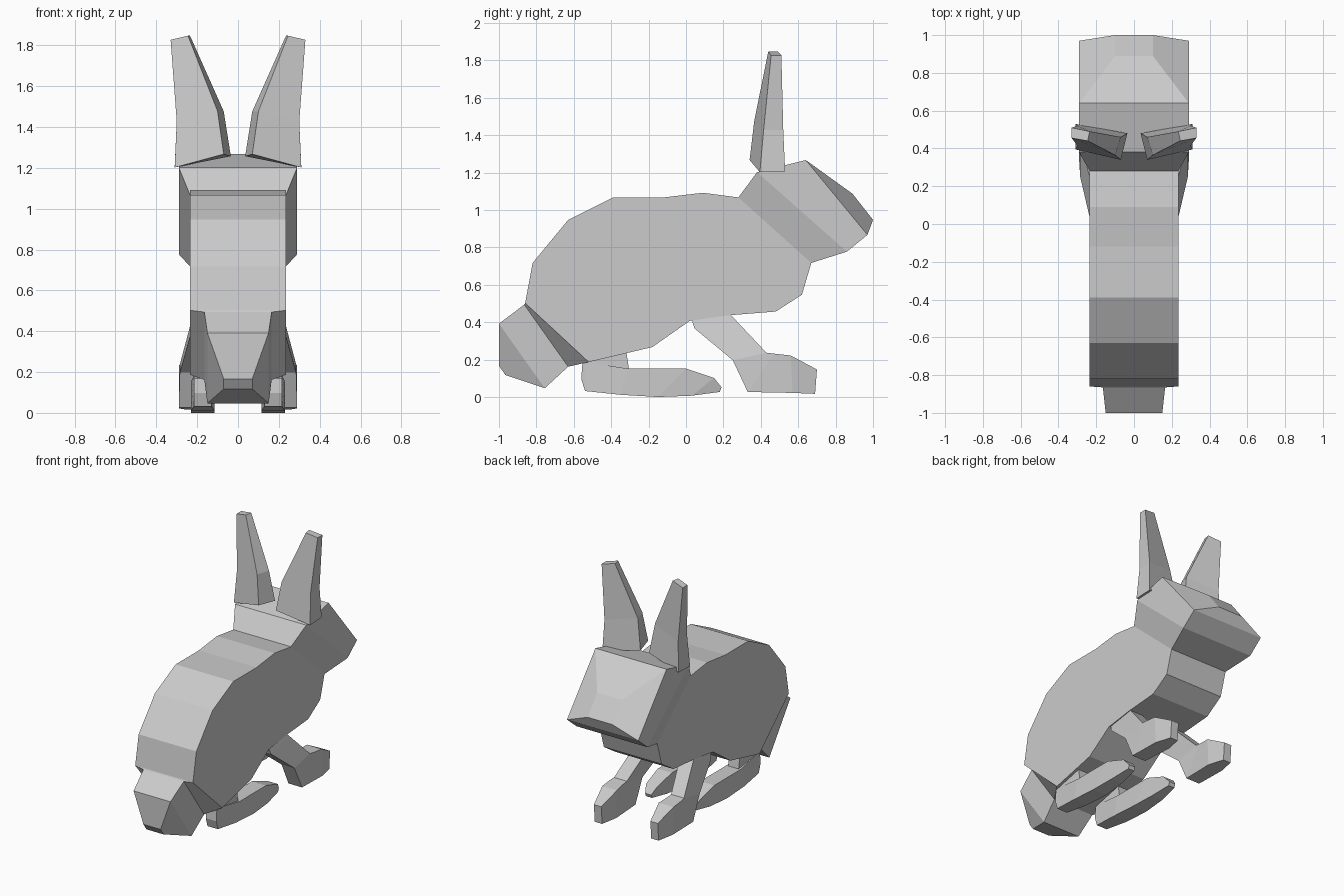
import bpy, bmesh

fur = bpy.data.materials.new("grey fur")
fur.diffuse_color = (0.6, 0.6, 0.6, 1)


def loft(name, rings):
    """Join a row of four-cornered rings into a closed flat-shaded solid."""
    bm = bmesh.new()
    loops = [[bm.verts.new(p) for p in ring] for ring in rings]
    for a, b in zip(loops, loops[1:]):
        for i in range(4):
            j = (i + 1) % 4
            bm.faces.new((a[i], a[j], b[j], b[i]))
    bm.faces.new(loops[0][::-1])
    bm.faces.new(loops[-1])
    bmesh.ops.recalc_face_normals(bm, faces=bm.faces)
    mesh = bpy.data.meshes.new(name)
    bm.to_mesh(mesh)
    bm.free()
    mesh.materials.append(fur)
    obj = bpy.data.objects.new(name, mesh)
    bpy.context.collection.objects.link(obj)
    return obj


def section(y0, z0, y1, z1, xa, xb):
    """Ring from an upper (y0, z0) and a lower (y1, z1) edge, between xa and xb."""
    return [(xa, y0, z0), (xb, y0, z0), (xb, y1, z1), (xa, y1, z1)]


def pair(name, rings):
    """Right part and its mirrored left twin."""
    loft("right_" + name, rings)
    loft("left_" + name, [[(-x, y, z) for x, y, z in r] for r in rings])


# Tail, body and head: top y, z, bottom y, z, half width
spine = [
    (-1.0, 0.17, -0.965, 0.12, 0.07),    # tail end
    (-1.0, 0.395, -0.755, 0.05, 0.15),
    (-0.865, 0.497, -0.63, 0.165, 0.165),  # tail root
    (-0.86, 0.505, -0.52, 0.19, 0.235),  # rump
    (-0.82, 0.72, -0.18, 0.27, 0.235),
    (-0.63, 0.95, 0.02, 0.41, 0.235),
    (-0.39, 1.07, 0.23, 0.44, 0.235),
    (-0.12, 1.07, 0.48, 0.46, 0.235),
    (0.09, 1.095, 0.62, 0.55, 0.235),
    (0.28, 1.07, 0.67, 0.72, 0.235),     # neck
    (0.38, 1.205, 0.86, 0.78, 0.29),
    (0.64, 1.27, 0.97, 0.87, 0.29),      # face rim
    (0.89, 1.09, 1.0, 0.95, 0.10),       # nose
]
loft("body", [section(a, b, c, d, -w, w) for a, b, c, d, w in spine])

# Ears
pair("ear", [
    [(0.07, 0.34, 1.27), (0.31, 0.395, 1.205), (0.31, 0.53, 1.21), (0.035, 0.48, 1.26)],
    [(0.10, 0.365, 1.48), (0.30, 0.415, 1.43), (0.30, 0.52, 1.43), (0.07, 0.46, 1.48)],
    [(0.245, 0.44, 1.85), (0.33, 0.455, 1.83), (0.33, 0.51, 1.83), (0.235, 0.49, 1.85)],
])

# Front legs with paws
pair("front_leg", [section(*s) for s in (
    (0.22, 0.46, 0.03, 0.42, 0.12, 0.225),
    (0.26, 0.42, 0.045, 0.37, 0.13, 0.237),
    (0.43, 0.24, 0.25, 0.20, 0.18, 0.285),
    (0.47, 0.235, 0.33, 0.03, 0.18, 0.29),
    (0.56, 0.225, 0.57, 0.025, 0.17, 0.29),
    (0.70, 0.15, 0.69, 0.02, 0.20, 0.26),
)])

# Hind feet
pair("hind_foot", [section(*s) for s in (
    (-0.555, 0.17, -0.56, 0.10, 0.13, 0.215),
    (-0.54, 0.19, -0.54, 0.035, 0.13, 0.215),
    (-0.31, 0.155, -0.35, 0.015, 0.115, 0.23),
    (0.0, 0.155, -0.15, 0.003, 0.115, 0.23),
    (0.15, 0.105, 0.03, 0.01, 0.13, 0.22),
    (0.19, 0.055, 0.18, 0.03, 0.15, 0.20),
)])

# Hocks joining the feet to the belly
pair("hind_hock", [section(*s) for s in (
    (-0.555, 0.20, -0.55, 0.12, 0.13, 0.215),
    (-0.32, 0.25, -0.30, 0.12, 0.13, 0.215),
)])

# Stand the model on the ground
low = min(v.co.z for o in bpy.data.objects for v in o.data.vertices)
for o in bpy.data.objects:
    o.location.z = -low
